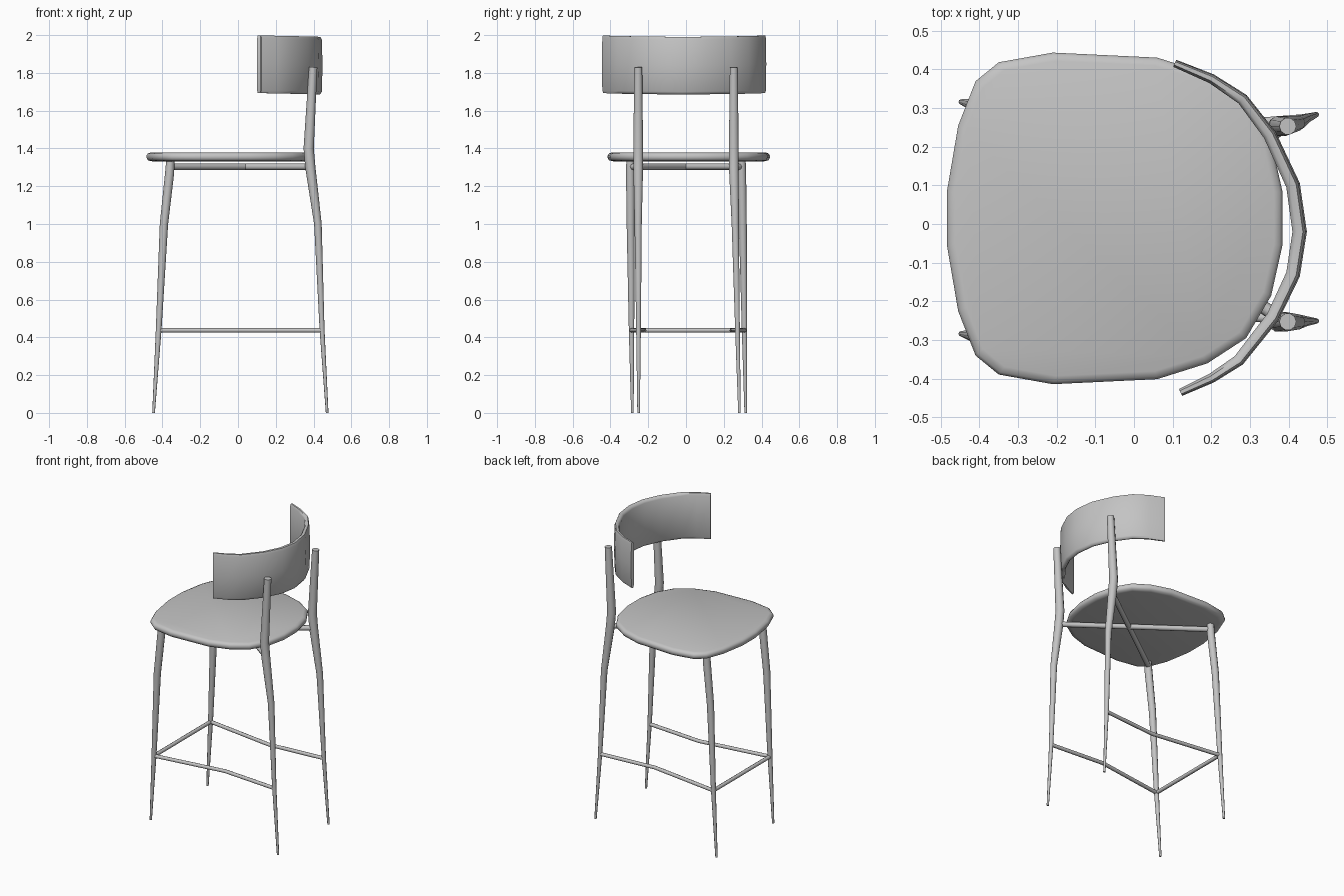
import bpy, bmesh, math
from mathutils import Vector

cube = bpy.data.objects.get("Cube")
if cube:
    bpy.data.objects.remove(cube, do_unlink=True)

grey = bpy.data.materials.new("plain grey")
grey.use_nodes = True
COLOUR = (0.55, 0.55, 0.55, 1)
grey.diffuse_color = COLOUR
grey.node_tree.nodes["Principled BSDF"].inputs["Base Color"].default_value = COLOUR


def finish(name, bm, sharp_angle=None):
    bmesh.ops.recalc_face_normals(bm, faces=bm.faces)
    mesh = bpy.data.meshes.new(name)
    bm.to_mesh(mesh)
    bm.free()
    mesh.materials.append(grey)
    obj = bpy.data.objects.new(name, mesh)
    bpy.context.collection.objects.link(obj)
    bpy.ops.object.select_all(action='DESELECT')
    obj.select_set(True)
    bpy.context.view_layer.objects.active = obj
    if sharp_angle:
        bpy.ops.object.shade_smooth_by_angle(angle=math.radians(sharp_angle))
    else:
        bpy.ops.object.shade_smooth()
    return obj


def loft(name, rings, sharp_angle=None):
    """Skin closed rings of points and cap both ends."""
    bm = bmesh.new()
    loops = [[bm.verts.new(p) for p in ring] for ring in rings]
    n = len(loops[0])
    for a, b in zip(loops, loops[1:]):
        for i in range(n):
            j = (i + 1) % n
            bm.faces.new((a[i], a[j], b[j], b[i]))
    bm.faces.new(loops[0])
    bm.faces.new(loops[-1])
    return finish(name, bm, sharp_angle)


def tube(name, path, radii, sides=10):
    """Sweep a round section of varying radius along a path."""
    pts = [Vector(p) for p in path]
    rings = []
    for i, p in enumerate(pts):
        t = (pts[min(i + 1, len(pts) - 1)] - pts[max(i - 1, 0)]).normalized()
        ref = Vector((1, 0, 0)) if abs(t.z) > 0.7 else Vector((0, 0, 1))
        u = (ref - t * ref.dot(t)).normalized()
        v = t.cross(u)
        rings.append([p + radii[i] * (u * math.cos(a) + v * math.sin(a))
                      for a in (2 * math.pi * k / sides for k in range(sides))])
    return loft(name, rings, 50)


def drift(z):
    """Slight sideways lean of the frame towards the floor."""
    return 0.016 * max(0, 1 - z / 1.3)


# Legs: rows of x, half spacing, z, radius
FRONT = [(-0.447, .30, 0, .007), (-0.42, .299, .44, .015),
         (-0.392, .297, 1.0, .022), (-0.362, .295, 1.27, .024), (-0.358, .295, 1.335, .022)]
BACK = [(0.472, .267, 0, .007), (0.445, .262, .44, .013), (0.423, .257, 1.0, .02),
        (0.383, .253, 1.3, .027), (0.374, .253, 1.4, .027), (0.398, .253, 1.83, .022)]
for side, s in (("left", 1), ("right", -1)):
    for end, rows in (("front", FRONT), ("back", BACK)):
        tube(f"{side}_{end}_leg",
             [(x, s * h + drift(z), z) for x, h, z, r in rows], [row[3] for row in rows])

    # Side foot rail, bent inwards in the middle
    d = drift(0.44)
    tube(f"{side}_foot_rail",
         [(-0.42, s * .299 + d, .437), (0.06, s * .232 + d, .437), (0.443, s * .262 + d, .437)],
         [0.012] * 3, 8)

    # Diagonal brace under the seat
    tube(f"{side}_seat_brace",
         [(-0.358, s * .29, 1.303), (0.383, -s * .25, 1.303)], [0.017] * 2, 8)

tube("front_foot_rail", [(-0.42, -.299 + d, .437), (-0.42, .299 + d, .437)], [0.012] * 2, 8)

# Seat: flat cushion with a rounded rim
HALF = [(-.484, .07), (-.455, .24), (-.41, .355), (-.35, .404), (-.21, .429),
        (.06, .416), (.19, .375), (.29, .31), (.355, .2), (.384, .07)]
outline = HALF + [(x, -y) for x, y in reversed(HALF)]
centre = Vector((-.05, 0))
rim = [(.93, 1.332), (.985, 1.337), (1, 1.35), (1, 1.363), (.985, 1.373), (.95, 1.379)]
loft("seat", [[(centre.x + (x - centre.x) * k, y * k + .0145, z) for x, y in outline]
              for k, z in rim])

# Backrest: curved band, slightly thicker in the middle
ARC = [(.105, .415), (.20, .375), (.28, .322), (.35, .23), (.41, .1), (.427, -.02),
       (.41, -.13), (.358, -.24), (.27, -.352), (.20, -.398), (.12, -.435)]
section = [(-.5, 1.70), (-.5, 1.975), (-.2, 1.99), (.3, 1.99), (.5, 1.975),
           (.6, 1.84), (.5, 1.70), (.2, 1.685), (-.2, 1.685)]
arc = [Vector((x, y, 0)) for x, y in ARC]
rings = []
for i, p in enumerate(arc):
    t = (arc[min(i + 1, len(arc) - 1)] - arc[max(i - 1, 0)]).normalized()
    out = Vector((-t.y, t.x, 0))
    f = i / (len(arc) - 1)
    thick = 0.018 + 0.016 * math.sin(math.pi * f)
    lift = 0.008 * abs(2 * f - 1)
    rings.append([p + out * (k * thick) + Vector((0, 0, z + lift)) for k, z in section])
loft("backrest", rings, 60)
